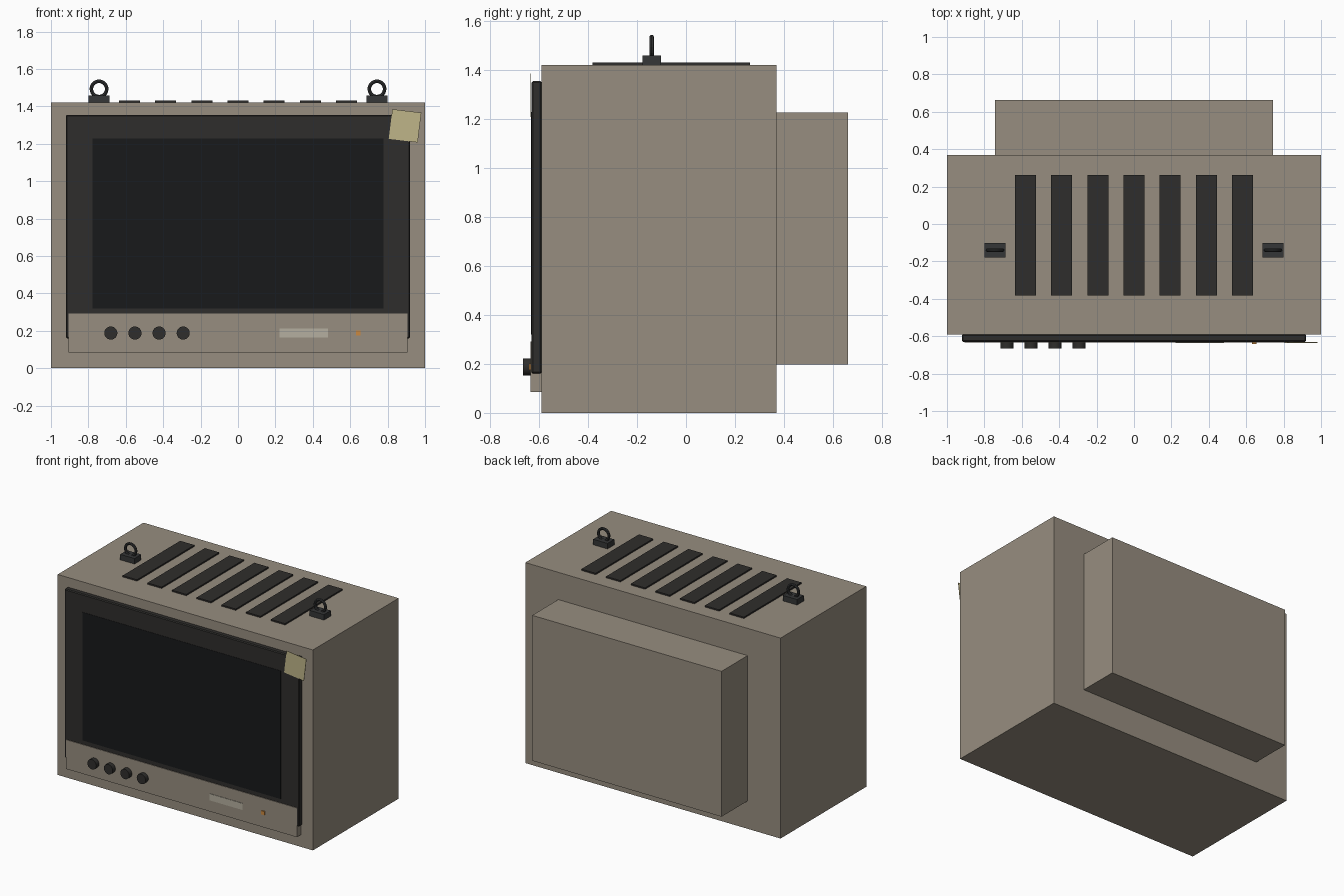
import bpy
from math import radians

if "Cube" in bpy.data.objects:
    bpy.data.objects.remove(bpy.data.objects["Cube"])


def material(name, r, g, b):
    m = bpy.data.materials.new(name)
    m.diffuse_color = (r, g, b, 1)
    m.use_nodes = True
    m.node_tree.nodes["Principled BSDF"].inputs["Base Color"].default_value = m.diffuse_color
    return m


CASE = material("case_beige", 0.31, 0.27, 0.215)
DARK = material("dark_plastic", 0.028, 0.027, 0.025)
GLASS = material("screen_glass", 0.009, 0.010, 0.011)
STEEL = material("dark_steel", 0.035, 0.037, 0.038)
PALE = material("pale_plate", 0.46, 0.43, 0.35)
PAPER = material("note_paper", 0.52, 0.46, 0.25)
AMBER = material("amber_light", 0.6, 0.25, 0.05)


def box(name, x, y, z, mat, bevel=0):
    """Box from (min, max) ranges on each axis."""
    lo, hi = zip(x, y, z)
    bpy.ops.mesh.primitive_cube_add(size=1, location=[(a + b) / 2 for a, b in zip(lo, hi)])
    o = bpy.context.object
    o.name = name
    o.scale = [b - a for a, b in zip(lo, hi)]
    bpy.ops.object.transform_apply(location=False, rotation=False, scale=True)
    o.data.materials.append(mat)
    if bevel:
        m = o.modifiers.new("edge_bevel", 'BEVEL')
        m.width = bevel
        m.segments = 1
    return o


# Case and the rear housing
box("case", (-1, 1), (-0.59, 0.37), (0, 1.42), CASE)
box("rear_housing", (-0.742, 0.742), (0.37, 0.662), (0.197, 1.227), CASE)

# Front: bezel, screen, control panel
box("bezel", (-0.92, 0.92), (-0.63, -0.59), (0.16, 1.355), DARK, 0.006)
box("screen", (-0.777, 0.777), (-0.632, -0.60), (0.32, 1.228), GLASS)
box("control_panel", (-0.905, 0.905), (-0.634, -0.59), (0.085, 0.292), CASE)

# Control knobs
for i in range(4):
    bpy.ops.mesh.primitive_cylinder_add(vertices=24, radius=0.035, depth=0.035,
                                        location=(-0.68 + i * 0.129, -0.6475, 0.188),
                                        rotation=(radians(90), 0, 0))
    knob = bpy.context.object
    knob.name = f"knob_{i + 1}"
    knob.data.materials.append(DARK)
    bpy.ops.object.shade_smooth_by_angle()

# Blank plate, indicator light and paper note
box("blank_plate", (0.222, 0.48), (-0.637, -0.63), (0.165, 0.212), PALE)
box("indicator_light", (0.63, 0.656), (-0.641, -0.63), (0.176, 0.202), AMBER)
note = box("paper_note", (0.815, 0.971), (-0.635, -0.632), (1.216, 1.376), PAPER)
note.rotation_euler.y = radians(7)

# Vent strips on the roof
for i in range(7):
    cx = (i - 3) * 0.1935
    box(f"vent_{i + 1}", (cx - 0.056, cx + 0.056), (-0.382, 0.262), (1.415, 1.43), DARK)

# Lifting eyes: block with a ring on each side
for side, cx in (("left", -0.743), ("right", 0.743)):
    box(f"eye_base_{side}", (cx - 0.056, cx + 0.056), (-0.178, -0.102), (1.42, 1.459), STEEL)
    bpy.ops.mesh.primitive_torus_add(major_radius=0.041, minor_radius=0.0095,
                                     major_segments=24, minor_segments=8,
                                     location=(cx, -0.14, 1.493),
                                     rotation=(radians(90), 0, 0))
    ring = bpy.context.object
    ring.name = f"eye_ring_{side}"
    ring.data.materials.append(STEEL)
